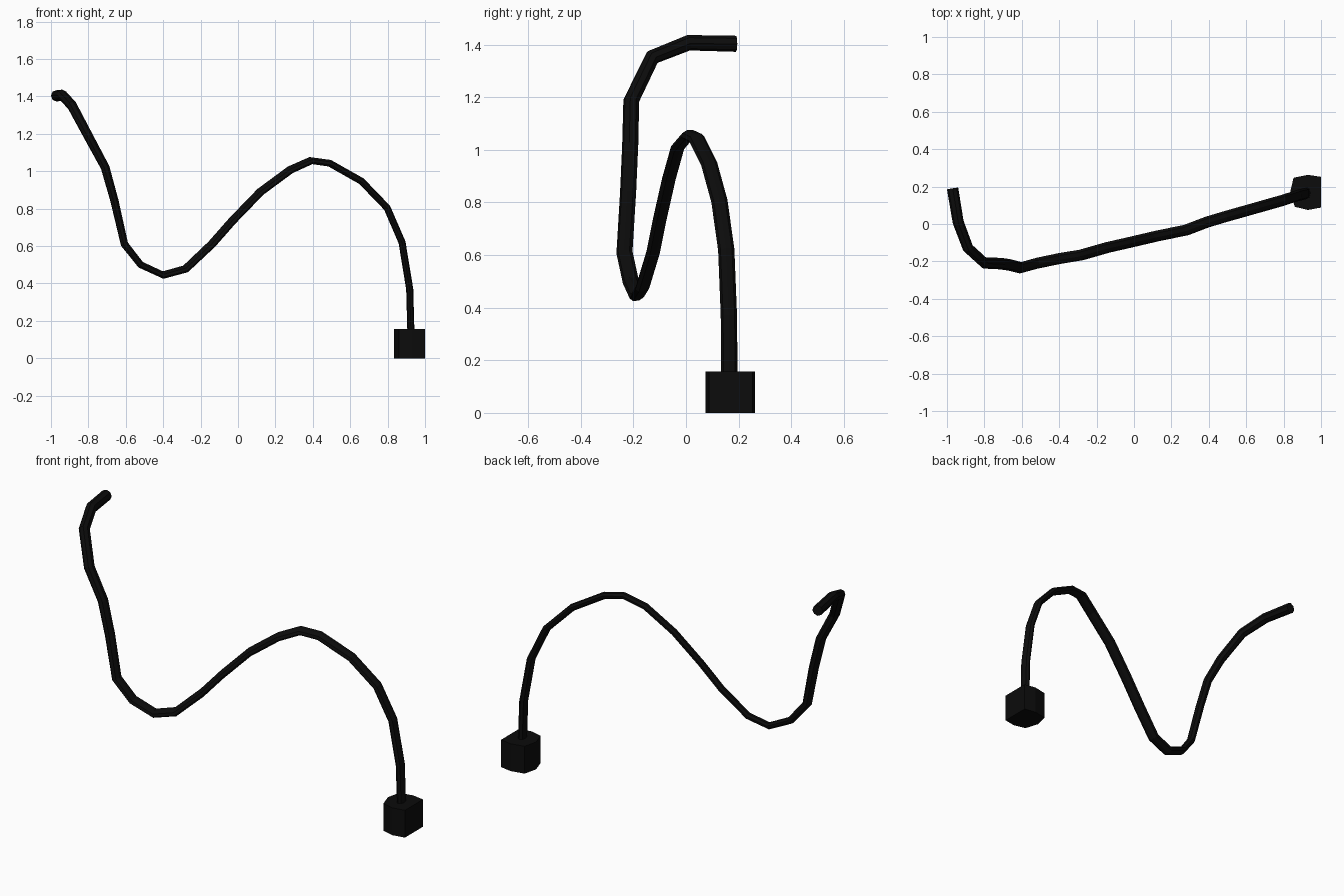
import bpy, bmesh, math
from mathutils import Vector

if "Cube" in bpy.data.objects:
    bpy.data.objects.remove(bpy.data.objects["Cube"])

black = bpy.data.materials.new("black")
black.diffuse_color = (0.0035, 0.0035, 0.0035, 1)
black.use_nodes = True
black.node_tree.nodes["Principled BSDF"].inputs["Base Color"].default_value = black.diffuse_color


def finish(bm, name):
    bmesh.ops.recalc_face_normals(bm, faces=bm.faces)
    me = bpy.data.meshes.new(name)
    bm.to_mesh(me)
    bm.free()
    me.materials.append(black)
    ob = bpy.data.objects.new(name, me)
    bpy.context.collection.objects.link(ob)
    return ob


def loft(rings, name):
    """Skin a list of closed rings and cap both ends."""
    bm = bmesh.new()
    vs = [[bm.verts.new(p) for p in ring] for ring in rings]
    n = len(vs[0])
    for a, b in zip(vs, vs[1:]):
        for i in range(n):
            j = (i + 1) % n
            bm.faces.new((a[i], a[j], b[j], b[i]))
    bm.faces.new(vs[0])
    bm.faces.new(vs[-1])
    return finish(bm, name)


# End block: faceted prism standing on the ground
outline = [(0.853, 0.247), (0.93, 0.263), (1.0, 0.252), (1.0, 0.088),
           (0.93, 0.075), (0.86, 0.092), (0.835, 0.17)]
loft([[(x, y, z) for x, y in outline] for z in (0, 0.157)], "end_block")

# Cable: flattened low-poly tube swept along a wavy path, block to free tip
path = [Vector(p) for p in [
    (0.925, 0.165, 0.12), (0.918, 0.163, 0.37), (0.877, 0.153, 0.62),
    (0.797, 0.127, 0.805), (0.66, 0.088, 0.947), (0.49, 0.04, 1.043),
    (0.39, 0.01, 1.057), (0.28, -0.032, 1.008), (0.12, -0.065, 0.89),
    (-0.03, -0.1, 0.735), (-0.14, -0.125, 0.61), (-0.28, -0.165, 0.478),
    (-0.40, -0.185, 0.445), (-0.52, -0.21, 0.50), (-0.607, -0.234, 0.61),
    (-0.66, -0.22, 0.84), (-0.71, -0.212, 1.02), (-0.80, -0.208, 1.187),
    (-0.888, -0.128, 1.352), (-0.94, 0.01, 1.407), (-0.97, 0.19, 1.403)]]
SIDES = 8
rings = []
wide = Vector((0, 1, 0))
last = len(path) - 1
prev = None
for k, p in enumerate(path):
    t_in = (p - path[max(k - 1, 0)]).normalized() if k else (path[1] - p).normalized()
    t_out = (path[k + 1] - p).normalized() if k < last else t_in
    t = (t_in + t_out).normalized()
    if prev is not None:
        wide = prev.rotation_difference(t) @ wide
    wide = (wide - t * wide.dot(t)).normalized()
    prev = t
    thin = t.cross(wide)
    grow = max(0, (k - 13) / (last - 13))
    rw, rt = 0.031, 0.019 + 0.011 * grow
    ring = []
    for i in range(SIDES):
        a = math.tau * i / SIDES
        ring.append(p + wide * rw * math.cos(a) + thin * rt * math.sin(a))
    rings.append(ring)
loft(rings, "cable")
